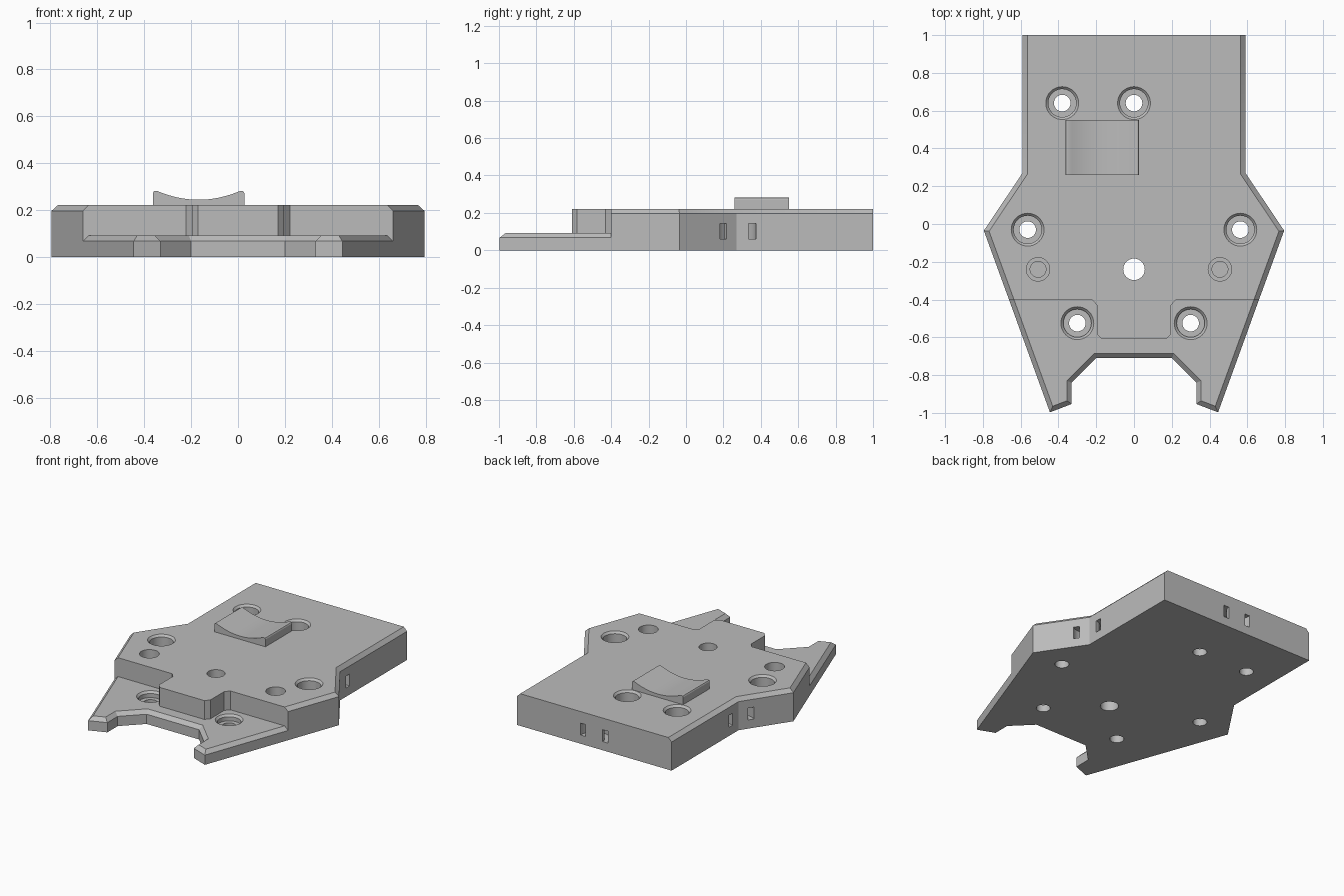
import bpy
import bmesh
import math
from mathutils import Vector

if "Cube" in bpy.data.objects:
    bpy.data.objects.remove(bpy.data.objects["Cube"], do_unlink=True)

grey = bpy.data.materials.new("plain grey")
grey.use_nodes = True
colour = (0.5, 0.5, 0.5, 1)
grey.diffuse_color = colour
grey.node_tree.nodes["Principled BSDF"].inputs["Base Color"].default_value = colour


def finish(name, bm):
    bmesh.ops.recalc_face_normals(bm, faces=bm.faces)
    mesh = bpy.data.meshes.new(name)
    bm.to_mesh(mesh)
    bm.free()
    mesh.materials.append(grey)
    obj = bpy.data.objects.new(name, mesh)
    bpy.context.collection.objects.link(obj)
    return obj


def skin(bm, rings):
    """Side walls and end caps through a stack of equal rings."""
    for a, b in zip(rings, rings[1:]):
        n = len(a)
        for i in range(n):
            bm.faces.new((a[i], a[(i + 1) % n], b[(i + 1) % n], b[i]))
    bm.faces.new(rings[0])
    bm.faces.new(rings[-1])


def inset(points, amounts):
    """Move each edge of an anticlockwise outline inwards by its amount."""
    n = len(points)
    lines = []
    for i in range(n):
        p, q = Vector(points[i]), Vector(points[(i + 1) % n])
        d = (q - p).normalized()
        lines.append((p + Vector((-d.y, d.x)) * amounts[i], d))
    result = []
    for i in range(n):
        (p, d), (q, e) = lines[i - 1], lines[i]
        t = (q - p).cross(e) / d.cross(e)
        result.append(p + d * t)
    return result


def prism(name, outline, z0, z1, amounts=None):
    """Upright slab; edges with an amount get a chamfer along the top."""
    levels = [(outline, z0), (outline, z1)]
    if amounts:
        levels = [(outline, z0), (outline, z1 - CHAMFER),
                  (inset(outline, amounts), z1)]
    bm = bmesh.new()
    skin(bm, [[bm.verts.new((p[0], p[1], z)) for p in pts] for pts, z in levels])
    return finish(name, bm)


def lathe(name, profile, x, y, steps=40):
    """Closed radius-height profile turned about a vertical axis."""
    bm = bmesh.new()
    rings = []
    for k in range(steps):
        a = 2 * math.pi * k / steps
        rings.append([bm.verts.new((x + r * math.cos(a), y + r * math.sin(a), z))
                      for r, z in profile])
    n = len(profile)
    for k in range(steps):
        a, b = rings[k], rings[(k + 1) % steps]
        for i in range(n):
            j = (i + 1) % n
            bm.faces.new((a[i], a[j], b[j], b[i]))
    bmesh.ops.remove_doubles(bm, verts=bm.verts, dist=1e-5)
    return finish(name, bm)


def combine(target, tool, operation):
    mod = target.modifiers.new(tool.name, "BOOLEAN")
    mod.operation = operation
    mod.solver = "EXACT"
    mod.object = tool
    bpy.context.view_layer.objects.active = target
    bpy.ops.object.modifier_apply(modifier=mod.name)
    bpy.data.objects.remove(tool, do_unlink=True)


def mirrored(half):
    """Complete an outline whose right half is given from front to back."""
    return half + [(-x, y) for x, y in reversed(half)]


CHAMFER = 0.025
TOP, LOW = 0.222, 0.092
STEP_X, STEP_Y = 0.662, -0.4

# Thick rear body with chamfered flanks
rear = mirrored([(STEP_X, STEP_Y), (0.795, -0.035), (0.59, 0.27), (0.59, 1)])
flank = [CHAMFER] * 3
body = prism("base_plate", rear, 0, TOP, flank + [0] + flank + [0])

# Thin forked front plate
front = mirrored([(0.2, -0.71), (0.33, -0.84), (0.33, -0.953),
                  (0.445, -0.997), (STEP_X, STEP_Y)])
rim = [CHAMFER] * 4
plate = prism("front_plate", front, 0, LOW, rim + [0] + rim + [CHAMFER])
combine(body, plate, "UNION")

# Central tongue stepping out over the front plate
tongue = prism("tongue", mirrored([(0.17, -0.61), (0.196, -0.582), (0.196, -0.43),
                                   (0.222, STEP_Y), (0.222, -0.33)]), 0.04, TOP)
combine(body, tongue, "UNION")


# Counterbored screw holes with a chamfered rim
def screw_hole(x, y, top):
    seat = 0.05
    profile = [(0, -0.1), (0.044, -0.1), (0.044, seat), (0.074, seat),
               (0.074, top - 0.014), (0.087, top), (0.087, top + 0.1), (0, top + 0.1)]
    combine(body, lathe("screw_cutter", profile, x, y), "DIFFERENCE")


for x in (-0.38, 0):
    screw_hole(x, 0.64, TOP)
for side in (-1, 1):
    screw_hole(side * 0.563, -0.03, TOP)
    screw_hole(side * 0.3, -0.525, LOW)

# Plain centre hole
centre = [(0, -0.1), (0.057, -0.1), (0.057, 0.4), (0, 0.4)]
combine(body, lathe("centre_cutter", centre, 0, -0.24), "DIFFERENCE")

# Stepped blind holes
blind = [(0, 0.06), (0.042, 0.06), (0.042, 0.09), (0.062, 0.09), (0.062, 0.4), (0, 0.4)]
for x in (-0.508, 0.455):
    combine(body, lathe("blind_cutter", blind, x, -0.24), "DIFFERENCE")

# Curved tie tunnels that open as paired slots
tunnel = [(0.065, 0.06), (0.105, 0.06), (0.105, 0.142), (0.065, 0.142)]
for x, y in ((-0.59, 0.27), (0.59, 0.27), (0, 1)):
    combine(body, lathe("tunnel_cutter", tunnel, x, y), "DIFFERENCE")

# Cradle block with a hollow top
mid, half, high, sag = -0.168, 0.195, 0.282, 0.036
reach = half - 0.022
section = [(-half, TOP - 0.01), (-half, high - 0.01), (-half + 0.004, high - 0.002),
           (-half + 0.011, high)]
arc_steps = 24
for k in range(arc_steps + 1):
    u = 2 * k / arc_steps - 1
    section.append((u * reach, high - 0.002 - sag * (1 - u * u)))
section += [(half - 0.011, high), (half - 0.004, high - 0.002),
            (half, high - 0.01), (half, TOP - 0.01)]
bm = bmesh.new()
skin(bm, [[bm.verts.new((mid + x, y, z)) for x, z in section] for y in (0.26, 0.55)])
cradle = finish("cradle", bm)

# Smooth the round walls, keep hard edges
bpy.ops.object.select_all(action="DESELECT")
for obj in (body, cradle):
    obj.select_set(True)
bpy.context.view_layer.objects.active = body
bpy.ops.object.shade_smooth_by_angle(angle=math.radians(25))
